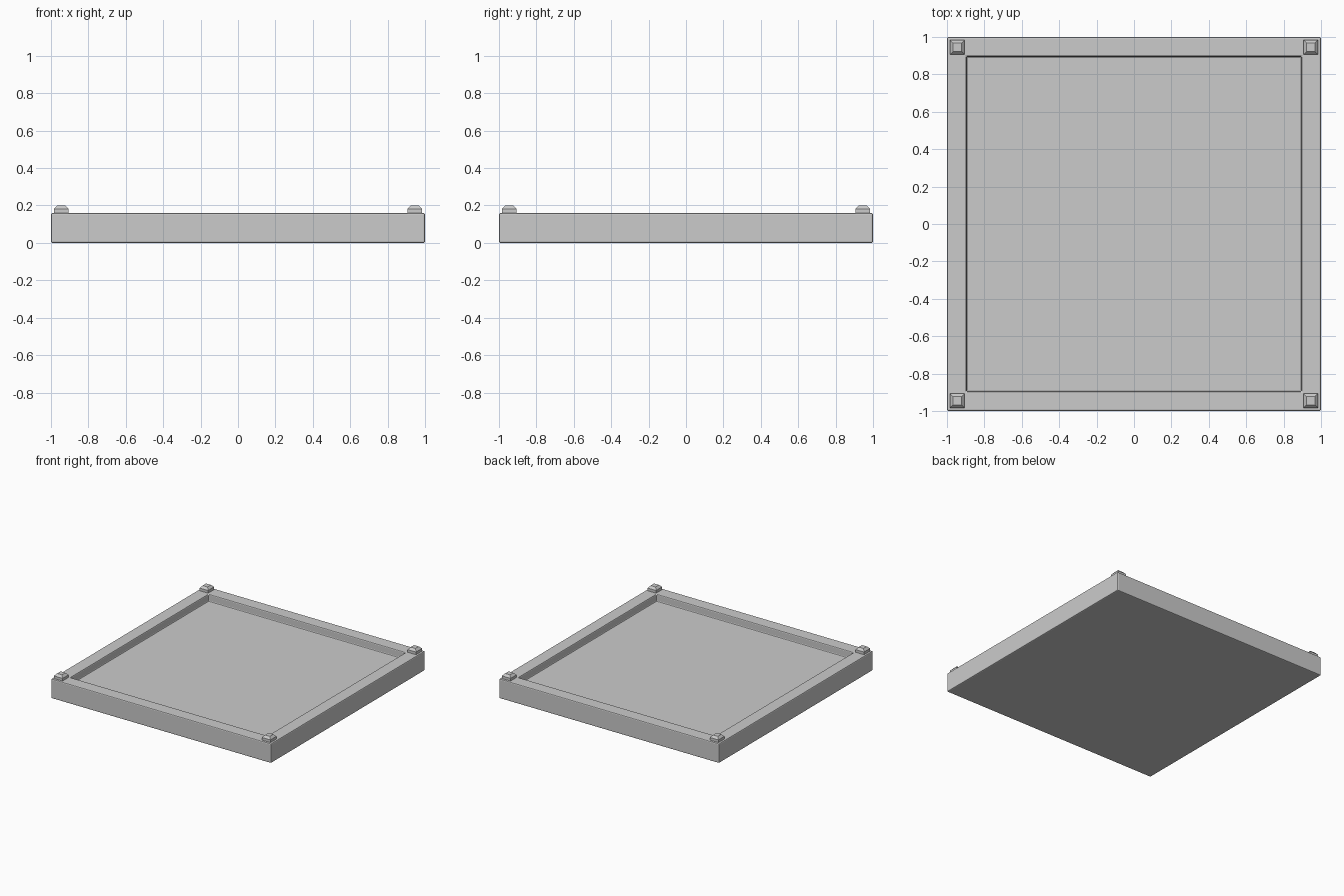
import bpy, bmesh

if "Cube" in bpy.data.objects:
    bpy.data.objects.remove(bpy.data.objects["Cube"])


def stepped_square(name, sections, loc=(0, 0, 0)):
    """Skin square rings given as (half_width, z) and cap both ends."""
    bm = bmesh.new()
    rings = [[bm.verts.new((sx * h, sy * h, z))
              for sx, sy in ((-1, -1), (1, -1), (1, 1), (-1, 1))]
             for h, z in sections]
    for a, b in zip(rings, rings[1:]):
        for i in range(4):
            j = (i + 1) % 4
            bm.faces.new((a[i], a[j], b[j], b[i]))
    bm.faces.new(rings[0][::-1])
    bm.faces.new(rings[-1])
    bmesh.ops.recalc_face_normals(bm, faces=bm.faces)
    mesh = bpy.data.meshes.new(name)
    bm.to_mesh(mesh)
    bm.free()
    obj = bpy.data.objects.new(name, mesh)
    obj.location = loc
    bpy.context.collection.objects.link(obj)
    return obj


# Square tray: outer wall, flat rim, recessed floor
tray = stepped_square("tray", [(1, 0), (1, 0.16), (0.895, 0.16), (0.895, 0.10)])
bevel = tray.modifiers.new("soft_edges", 'BEVEL')
bevel.width = 0.008
bevel.segments = 2
bevel.limit_method = 'ANGLE'

# Chamfered stacking pegs on the rim corners
for x in (-1, 1):
    for y in (-1, 1):
        stepped_square("corner_peg",
                       [(0.039, 0.15), (0.039, 0.182), (0.022, 0.2)],
                       (x * 0.945, y * 0.945, 0))
